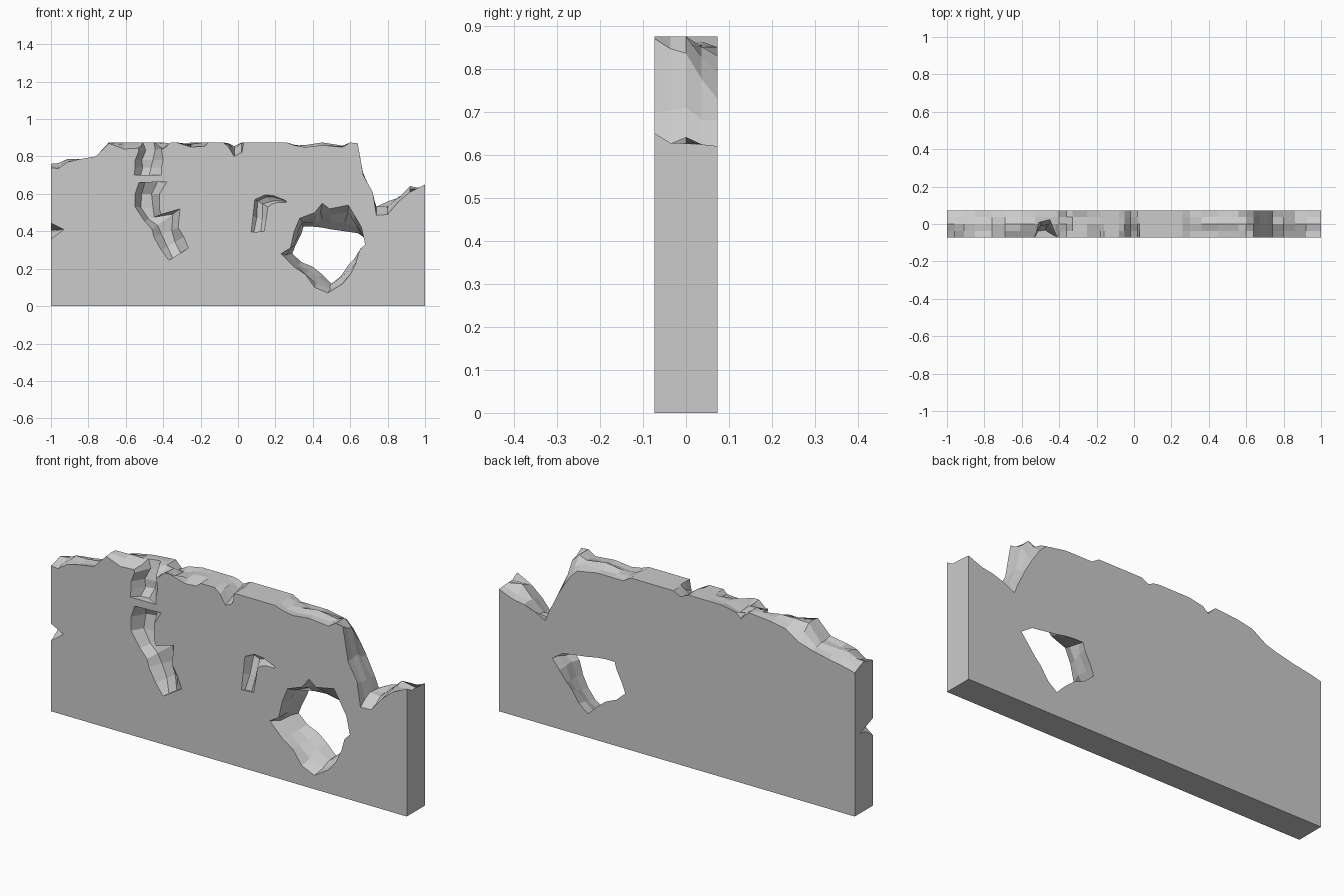
import bpy, bmesh, random
random.seed(4)
H = 0.073   # half thickness
TOP = 0.875

def make(name, bm):
    bmesh.ops.recalc_face_normals(bm, faces=bm.faces)
    me = bpy.data.meshes.new(name)
    bm.to_mesh(me)
    bm.free()
    ob = bpy.data.objects.new(name, me)
    bpy.context.collection.objects.link(ob)
    return ob

def loft(name, rings, closed=True):
    """Skin a list of equally long closed rings and cap both ends."""
    bm = bmesh.new()
    vs = [[bm.verts.new(p) for p in r] for r in rings]
    n = len(vs[0])
    for a, b in zip(vs, vs[1:]):
        for i in range(n):
            j = (i + 1) % n
            bm.faces.new((a[i], a[j], b[j], b[i]))
    bm.faces.new(vs[0])
    bm.faces.new(vs[-1])
    return make(name, bm)

def jit(a):
    return random.uniform(-a, a)

# broken top edge: x, then height at front, middle and back
edge = [(-1, .74, .77, .73), (-.96, .735, .775, .74), (-.91, .77, .78, .75),
        (-.85, .785, .785, .76), (-.76, .80, .80, .78), (-.69, .87, .865, .80),
        (-.61, .84, .875, .85), (-.53, .845, .875, .865), (-.42, .845, .86, .875),
        (-.40, .84, .875, .875), (-.36, .875, .865, .835), (-.33, .875, .85, .86),
        (-.25, .85, .86, .875), (-.18, .855, .87, .875), (-.16, .875, .875, .875),
        (-.08, .875, .875, .875), (-.05, .85, .86, .87), (-.02, .80, .83, .855),
        (.02, .82, .87, .875), (.03, .875, .875, .875), (.26, .875, .875, .875),
        (.30, .86, .87, .85), (.36, .85, .86, .85), (.45, .86, .865, .85),
        (.56, .85, .865, .83), (.60, .875, .875, .79), (.64, .87, .83, .73),
        (.67, .70, .70, .68), (.72, .61, .60, .58), (.74, .485, .54, .53),
        (.80, .49, .53, .56), (.86, .56, .57, .58), (.92, .61, .63, .59),
        (1, .65, .615, .62)]

# wall slab: rows of rubble across the thickness
rings = []
for x, f, m, b in edge:
    hs = [f, (f + m) / 2, m, (m + b) / 2, b]
    for i in (1, 2, 3):
        if hs[i] < .874:
            hs[i] = min(TOP, hs[i] + jit(.012))
    ys = [-H, -H / 2, 0, H / 2, H]
    rings.append([(x, -H, 0)] + [(x, y, h) for y, h in zip(ys, hs)] + [(x, H, 0)])
bm = bmesh.new()
vs = [[bm.verts.new(p) for p in r] for r in rings]
for a, b in zip(vs, vs[1:]):
    for i in range(1, 5):
        bm.faces.new((a[i], a[i + 1], b[i + 1], b[i]))
first, last = vs[0], vs[-1]
bm.faces.new(first)
bm.faces.new(last)
bm.faces.new((first[0], first[-1], last[-1], last[0]))
bm.faces.new([first[0]] + [r[1] for r in vs] + [last[0]])
bm.faces.new([first[-1]] + [r[5] for r in vs] + [last[-1]])
wall = make("broken_wall", bm)

# ragged hole: matching front and back outlines
front = [(.23, .28), (.28, .31), (.30, .40), (.33, .47), (.41, .50), (.45, .55),
         (.49, .52), (.59, .54), (.62, .49), (.66, .42), (.68, .33), (.65, .30),
         (.63, .23), (.60, .17), (.56, .12), (.48, .07), (.41, .10), (.36, .17), (.30, .21)]
back = [(.29, .28), (.31, .33), (.34, .39), (.35, .425), (.40, .425), (.45, .42),
        (.50, .41), (.57, .40), (.64, .39), (.67, .37), (.70, .35), (.66, .30),
        (.62, .25), (.59, .22), (.55, .16), (.50, .12), (.45, .17), (.40, .21), (.34, .235)]

def ring(y, t, j=0):
    return [(a[0] + (b[0] - a[0]) * t + jit(j), y, a[1] + (b[1] - a[1]) * t + jit(j))
            for a, b in zip(front, back)]

cutters = [loft("hole_cutter", [ring(-.1, 0), ring(-H, 0), ring(-.025, .3, .01),
                                ring(.025, .65, .01), ring(H, 1), ring(.1, 1)])]

def groove(name, rows):
    """Chipped channel in the front face; rows are left x,z, right x,z, depth."""
    rs = []
    for lx, lz, rx, rz, d in rows:
        def at(t, y):
            return (lx + (rx - lx) * t, y, lz + (rz - lz) * t)
        rs.append([at(0, -.1), at(0, -H), at(.25 + jit(.06), -H + d * .85),
                   at(.65 + jit(.1), -H + d), at(1, -H), at(1, -.1)])
    return loft(name, rs)

# chipped channel, crescent chip and left edge notch
cutters += [
    groove("upper_channel_cutter", [
        (-.55, .90, -.41, .90, .10), (-.53, .83, -.41, .84, .09),
        (-.55, .78, -.40, .78, .07), (-.55, .74, -.41, .74, .07),
        (-.555, .70, -.41, .70, .04)]),
    groove("lower_channel_cutter", [
        (-.53, .66, -.38, .665, .05), (-.55, .60, -.42, .60, .08),
        (-.55, .53, -.42, .52, .07), (-.50, .455, -.41, .49, .06),
        (-.46, .41, -.31, .52, .05), (-.45, .37, -.32, .42, .055),
        (-.41, .30, -.29, .37, .05), (-.37, .245, -.265, .31, .02)]),
    groove("crescent_cutter", [
        (.07, .395, .14, .40, .01), (.08, .48, .15, .46, .03),
        (.09, .57, .16, .53, .06), (.145, .595, .18, .545, .05),
        (.19, .59, .21, .555, .03), (.255, .565, .26, .555, .008)]),
    loft("edge_notch_cutter", [
        [(-1.05, -.1, .47), (-.93, -.1, .41), (-1.05, -.1, .32)],
        [(-1.05, -H, .47), (-.93, -H, .41), (-1.05, -H, .32)],
        [(-1.05, .03, .42), (-1.0, .03, .405), (-1.05, .03, .39)]]),
]

# carve the chips out of the slab
bpy.context.view_layer.objects.active = wall
for c in cutters:
    mod = wall.modifiers.new(c.name, 'BOOLEAN')
    mod.operation = 'DIFFERENCE'
    mod.solver = 'EXACT'
    mod.object = c
    bpy.ops.object.modifier_apply(modifier=mod.name)
    bpy.data.objects.remove(c)
